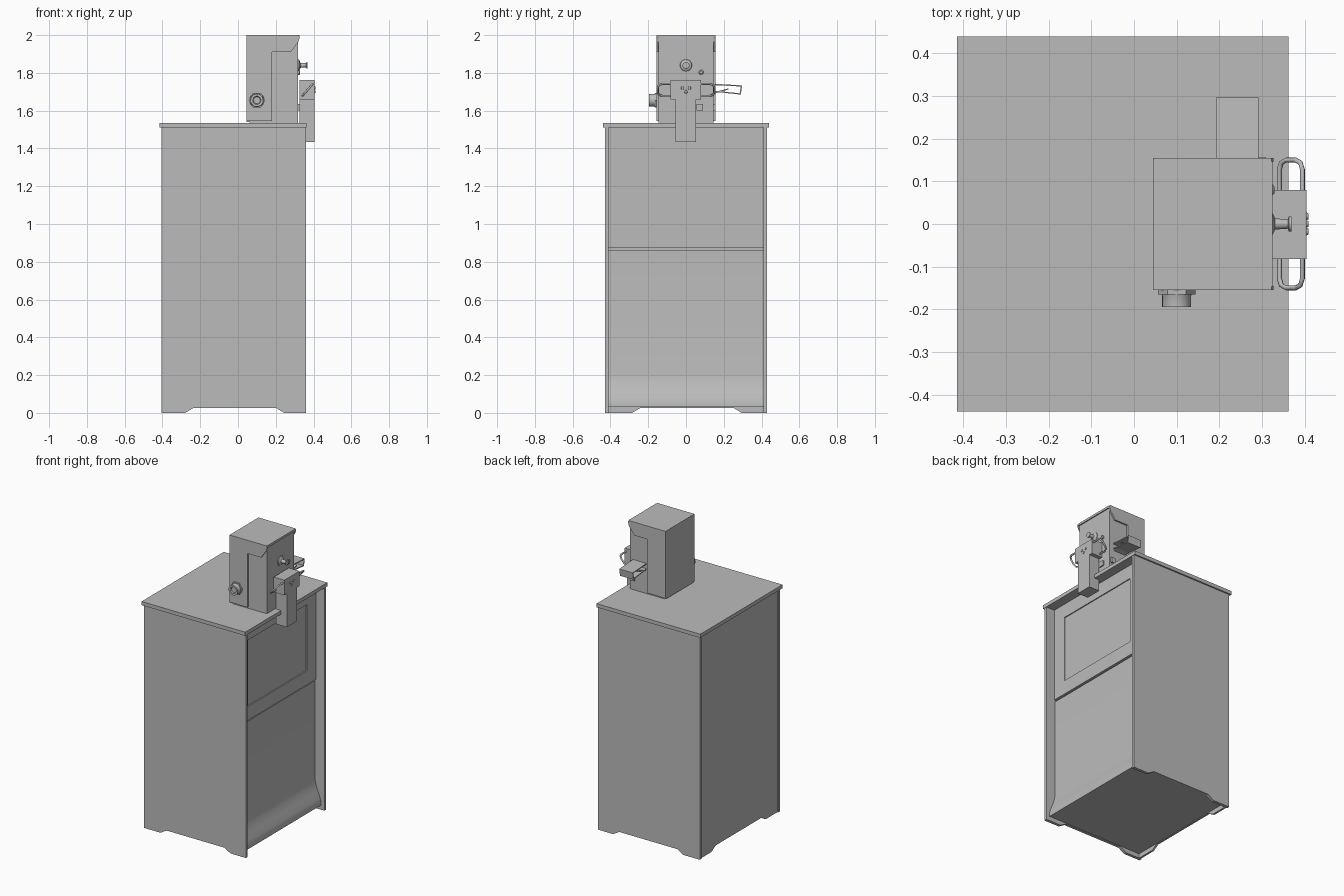
import bpy, bmesh, math
from mathutils import Vector, Matrix

cube = bpy.data.objects.get("Cube")
if cube:
    bpy.data.objects.remove(cube, do_unlink=True)

grey = bpy.data.materials.new("plain grey")
grey.use_nodes = True
GREY = (0.5, 0.5, 0.5, 1)
grey.diffuse_color = GREY
grey.node_tree.nodes["Principled BSDF"].inputs["Base Color"].default_value = GREY


def finish(name, bm, smooth=False):
    bmesh.ops.recalc_face_normals(bm, faces=bm.faces)
    mesh = bpy.data.meshes.new(name)
    bm.to_mesh(mesh)
    bm.free()
    mesh.materials.append(grey)
    obj = bpy.data.objects.new(name, mesh)
    bpy.context.collection.objects.link(obj)
    if smooth:
        bpy.ops.object.select_all(action='DESELECT')
        obj.select_set(True)
        bpy.context.view_layer.objects.active = obj
        bpy.ops.object.shade_smooth_by_angle(angle=math.radians(35))
    return obj


def box_mesh(lo, hi):
    bm = bmesh.new()
    bmesh.ops.create_cube(bm, size=1)
    for v in bm.verts:
        v.co = Vector([(a + b) / 2 + c * (b - a) for a, b, c in zip(lo, hi, v.co)])
    return bm


def box(name, lo, hi):
    return finish(name, box_mesh(lo, hi))


def prism(name, points, axis, start, end, smooth=False):
    """Extrude a profile along 'x' (points are y, z) or 'y' (points are x, z)."""
    place = (lambda p: (start, *p)) if axis == 'x' else (lambda p: (p[0], start, p[1]))
    bm = bmesh.new()
    face = bm.faces.new([bm.verts.new(place(p)) for p in points])
    new = bmesh.ops.extrude_face_region(bm, geom=[face])["geom"]
    step = Vector((end - start, 0, 0)) if axis == 'x' else Vector((0, end - start, 0))
    bmesh.ops.translate(bm, vec=step, verts=[g for g in new if isinstance(g, bmesh.types.BMVert)])
    return finish(name, bm, smooth)


def lathe(name, profile, origin, direction, sides=24):
    """Spin (radius, distance) points around a direction, closed at both ends."""
    turn = Vector(direction).to_track_quat('Z', 'Y').to_matrix().to_4x4()
    bm = bmesh.new()
    rings = []
    for r, h in profile:
        rings.append([bm.verts.new((r * math.cos(k * math.tau / sides),
                                    r * math.sin(k * math.tau / sides), h)) for k in range(sides)])
    for a, b in zip(rings, rings[1:]):
        for k in range(sides):
            n = (k + 1) % sides
            bm.faces.new((a[k], a[n], b[n], b[k]))
    bm.faces.new(rings[0])
    bm.faces.new(rings[-1])
    bm.transform(Matrix.Translation(origin) @ turn)
    return finish(name, bm, sides > 6)


def footed(lo, hi, top):
    """Panel outline with a shallow cut between two feet."""
    return [(lo, 0), (lo + .125, 0), (lo + .17, .027), (hi - .16, .027),
            (hi - .115, 0), (hi, 0), (hi, top), (lo, top)]


# Cabinet: side walls, back and lid
for side, word in ((-1, "right"), (1, "left")):
    prism(word + "_side_panel", footed(-.405, .36, 1.512), 'y', side * .41, side * .43)
prism("back_panel", footed(-.41, .41, 1.512), 'x', -.398, -.385)
box("lid", (-.415, -.44, 1.51), (.362, .44, 1.535))

# Cabinet body and lower door, flaring out at the base
prism("cabinet_body", [(-.39, .03), (.335, .03), (.335, .055), (.328, .08), (.312, .12),
                       (.297, .16), (.29, .2), (.29, .862), (.272, .862), (.272, 1.512),
                       (-.39, 1.512)], 'y', -.41, .41, True)

# Upper door with a shallow sunken window
bm = box_mesh((.26, -.41, .872), (.297, .41, 1.512))
bm.normal_update()
front = [f for f in bm.faces if f.normal.x > .9]
bmesh.ops.inset_region(bm, faces=front, thickness=.135)
bmesh.ops.inset_region(bm, faces=front, thickness=.001, depth=-.006)
finish("upper_door", bm)

# Coin mechanism and its wrapped cover
box("coin_mechanism", (.06, -.145, 1.535), (.318, .145, 1.985))
cover = [(.045, 1.545), (.18, 1.545), (.18, 1.91), (.28, 1.91), (.32, 1.965),
         (.327, 1.99), (.322, 2), (.045, 2)]
for side, word in ((-1, "right"), (1, "left")):
    prism(word + "_cover_cheek", cover, 'y', side * .145, side * .155)
box("cover_top", (.045, -.146, 1.985), (.325, .146, 2))
box("cover_back", (.045, -.146, 1.54), (.06, .146, 1.99))

# Lock on the side
lathe("lock_nut", [(.044, 0), (.044, .012)], (.1, -.153, 1.655), (0, -1, 0), 6)
lathe("lock_barrel", [(.04, .0), (.034, .014), (.034, .041), (.022, .041), (.018, .034)],
      (.1, -.154, 1.655), (0, -1, 0))

# Coin return knob, button and slot on the front
lathe("return_knob", [(.032, 0), (.03, .006), (.013, .014), (.011, .044), (.018, .046), (.018, .052)],
      (.317, 0, 1.84), (1, 0, 0))
lathe("small_button", [(.013, 0), (.013, .008), (.008, .012)], (.317, .08, 1.803), (1, 0, 0), 12)
box("coin_cup", (.31, .055, 1.6), (.326, .09, 1.635))
box("side_clip", (.28, .14, 1.6), (.31, .157, 1.635))

# Latch block reaching down over the door
box("latch_head", (.325, -.082, 1.66), (.405, .08, 1.762))
box("latch_tongue", (.325, -.056, 1.433), (.405, .054, 1.67))
for y, z in ((-.018, 1.72), (.018, 1.72), (0, 1.7)):
    lathe("latch_rivet", [(.009, 0), (.007, .005)], (.404, y, z), (1, 0, 0), 10)

# Tilted pull handle, a rounded loop around the latch
curve = bpy.data.curves.new("pull_handle", 'CURVE')
curve.dimensions = '3D'
curve.bevel_depth = .006
curve.bevel_resolution = 1
loop = []
for sy in (1, -1):
    for sx in (-1, 1):
        arc = [(.368 + sx * (.011 + .016 * math.cos(a)), sy * (.128 + .022 * math.sin(a)))
               for a in (0, math.pi / 4, math.pi / 2)]
        loop += arc if sx * sy < 0 else arc[::-1]
    if sy < 0:
        loop[6:] = loop[6:][::-1]
# Keep the corners in one turning order around the centre
loop.sort(key=lambda p: math.atan2(p[1], p[0] - .368))
spline = curve.splines.new('POLY')
spline.points.add(len(loop) - 1)
for point, (x, y) in zip(spline.points, loop):
    point.co = (x, y, 1.71 + (x - .368) * 1.15, 1)
spline.use_cyclic_u = True
curve.materials.append(grey)
handle = bpy.data.objects.new("pull_handle", curve)
bpy.context.collection.objects.link(handle)

# Hollow strap on the far side
strap = [(.15, 1.742), (.297, 1.734), (.29, 1.685), (.15, 1.7),
         (.15, 1.706), (.284, 1.692), (.29, 1.728), (.15, 1.735)]
prism("side_strap", strap, 'x', .192, .292)
prism("strap_tab", [(.15, 1.69), (.225, 1.712), (.225, 1.718), (.15, 1.698)], 'x', .2, .285)
